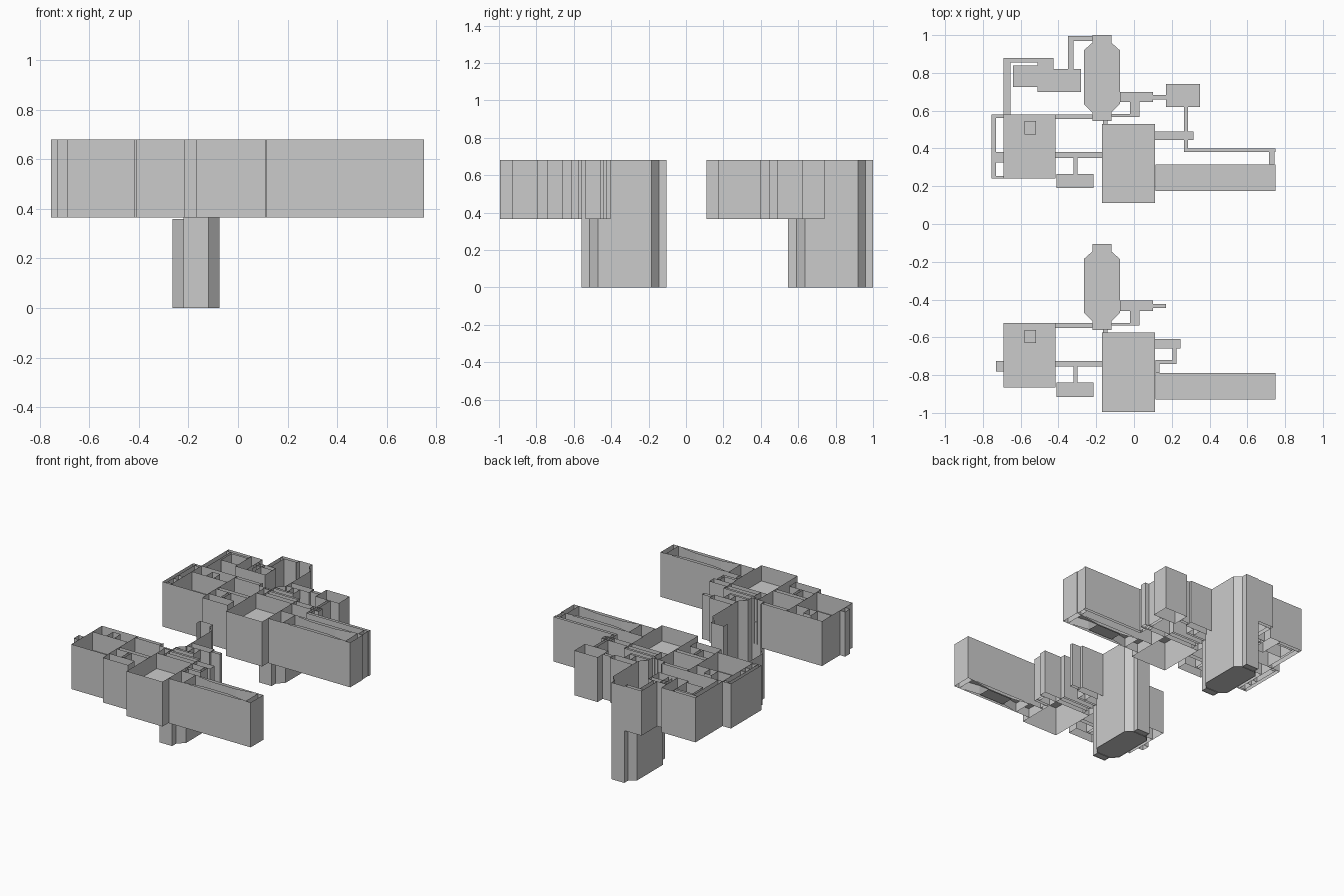
import bpy

if "Cube" in bpy.data.objects:
    bpy.data.objects.remove(bpy.data.objects["Cube"])

LOW, TOP = 0.365, 0.68      # underside and top of the upper storey walls
DY = -1.105                 # offset from the rear floor plan to the front one


def mesh(name, verts, faces):
    me = bpy.data.meshes.new(name)
    me.from_pydata(verts, [], faces)
    me.update()
    ob = bpy.data.objects.new(name, me)
    bpy.context.collection.objects.link(ob)
    return ob


def shell(name, pts, floor=0.52, z0=LOW, tops=None, skip=()):
    """Open-topped room: thin walls along an outline plus one floor."""
    verts, faces = [], []
    n = len(pts)
    for i in range(n):
        if i in skip:
            continue
        a, b = pts[i], pts[(i + 1) % n]
        t = tops[i] if tops else TOP
        k = len(verts)
        verts += [(*a, z0), (*b, z0), (*b, t), (*a, t)]
        faces.append((k, k + 1, k + 2, k + 3))
    k = len(verts)
    verts += [(x, y, floor) for x, y in pts]
    faces.append(tuple(range(k, k + n)))
    return mesh(name, verts, faces)


def room(name, x0, x1, y0, y1, dy=0, floor=0.52, skip=""):
    """Rectangular room; skip names the open sides (S, E, N, W)."""
    pts = [(x0, y0 + dy), (x1, y0 + dy), (x1, y1 + dy), (x0, y1 + dy)]
    return shell(name, pts, floor, skip=["SENW".index(c) for c in skip])


def wall(name, a, b, dy=0, z0=LOW, z1=TOP):
    (ax, ay), (bx, by) = a, b
    return mesh(name, [(ax, ay + dy, z0), (bx, by + dy, z0),
                       (bx, by + dy, z1), (ax, ay + dy, z1)], [(0, 1, 2, 3)])


for tag, dy in (("rear", 0), ("front", DY)):
    # main hall with partitions at its back
    room(tag + "_main_hall", -0.17, 0.11, 0.11, 0.53, dy, 0.57)
    wall(tag + "_hall_partition", (-0.17, 0.445), (0.11, 0.445), dy)
    wall(tag + "_hall_ledge", (-0.12, 0.483), (0.11, 0.483), dy)
    wall(tag + "_hall_back", (-0.12, 0.515), (0.11, 0.515), dy)
    wall(tag + "_hall_side", (-0.12, 0.445), (-0.12, 0.53), dy)

    # west room with small closet
    room(tag + "_west_room", -0.69, -0.415, 0.24, 0.58, dy, 0.55)
    wall(tag + "_west_partition", (-0.69, 0.473), (-0.415, 0.473), dy)
    room(tag + "_west_closet", -0.58, -0.52, 0.475, 0.545, dy, 0.6, "S")
    room(tag + "_west_stub", -0.73, -0.69, 0.325, 0.38, dy, skip="E")

    # small south room and connecting corridors
    room(tag + "_south_room", -0.41, -0.215, 0.19, 0.265, dy)
    room(tag + "_south_passage", -0.32, -0.30, 0.265, 0.35, dy, skip="SN")
    room(tag + "_middle_corridor", -0.415, -0.17, 0.35, 0.38, dy, skip="EW")
    room(tag + "_north_corridor", -0.415, -0.22, 0.555, 0.58, dy, skip="EW")
    room(tag + "_tower_link", -0.165, -0.14, 0.53, 0.55, dy, skip="SN")

    # deep shaft: chamfered plan with an alcove at each end, west side low
    pts = [(-0.22, 0.545), (-0.12, 0.545), (-0.12, 0.59), (-0.075, 0.635),
           (-0.075, 0.92), (-0.12, 0.96), (-0.12, 1.0), (-0.22, 1.0),
           (-0.22, 0.96), (-0.265, 0.92), (-0.265, 0.635), (-0.22, 0.59)]
    tops = [TOP] * 8 + [0.36, 0.36, 0.36, TOP]
    shell(tag + "_deep_shaft", [(x, y + dy) for x, y in pts], 0.004, 0, tops)
    for y in (0.595, 0.955):
        wall(tag + "_alcove_sill", (-0.22, y), (-0.12, y), dy, 0, 0.02)

    # long gallery narrowing in the middle
    room(tag + "_gallery", 0.115, 0.75, 0.175, 0.315, dy, 0.43)
    for x in (0.225, 0.71):
        wall(tag + "_gallery_end", (x, 0.175), (x, 0.315), dy)
    for s in (-1, 1):
        run = [(0.225, 0.245 + s * 0.068), (0.36, 0.245 + s * 0.045),
               (0.555, 0.245 + s * 0.045), (0.71, 0.245 + s * 0.068)]
        for a, b in zip(run, run[1:]):
            wall(tag + "_gallery_pinch", a, b, dy)
    mesh(tag + "_gallery_pit",
         [(x, 0.245 + s * 0.045 + dy, 0.362)
          for x, s in ((0.36, -1), (0.555, -1), (0.555, 1), (0.36, 1))],
         [(0, 1, 2, 3)])

    # east lobby beside the shaft
    room(tag + "_lobby", -0.075, 0.1, 0.645, 0.7, dy)
    room(tag + "_lobby_passage", -0.02, 0.03, 0.58, 0.645, dy, skip="NS")
    room(tag + "_lobby_corridor", -0.12, 0.03, 0.567, 0.582, dy, skip="W")
    room(tag + "_lobby_exit", 0.1, 0.17, 0.66, 0.682, dy, skip="W")

# rear plan only: east loop
room("rear_side_room", 0.11, 0.315, 0.445, 0.49)
for x in (0.245, 0.295):
    wall("rear_side_divider", (x, 0.445), (x, 0.49))
room("rear_east_room", 0.17, 0.35, 0.62, 0.74)
room("rear_east_passage", 0.265, 0.285, 0.40, 0.62, skip="SN")
room("rear_east_corridor", 0.265, 0.75, 0.38, 0.40)
room("rear_east_return", 0.715, 0.745, 0.315, 0.38, skip="SN")

# rear plan only: north-west cluster
room("rear_tall_chamber", -0.51, -0.425, 0.70, 0.88)
room("rear_west_chamber", -0.64, -0.51, 0.725, 0.84)
room("rear_inner_chamber", -0.425, -0.28, 0.70, 0.82)
wall("rear_chamber_divider", (-0.425, 0.785), (-0.28, 0.785))
for x in (-0.40, -0.37):
    wall("rear_chamber_post", (x, 0.725), (x, 0.82))
room("rear_shaft_passage", -0.35, -0.32, 0.82, 0.97, skip="SN")
room("rear_shaft_corridor", -0.35, -0.22, 0.97, 0.995, skip="E")
room("rear_top_corridor", -0.69, -0.51, 0.855, 0.88, skip="E")
room("rear_down_corridor", -0.69, -0.655, 0.58, 0.855, skip="SN")

# rear plan only: outer west loop
room("rear_loop", -0.755, -0.73, 0.24, 0.58)
room("rear_loop_north", -0.73, -0.69, 0.56, 0.58, skip="EW")
room("rear_loop_south", -0.73, -0.69, 0.24, 0.255, skip="EW")

# front plan only: short east link into the gallery
room("front_side_room", 0.11, 0.245, -0.66, -0.61)
room("front_side_passage", 0.205, 0.225, -0.72, -0.66, skip="SN")
room("front_side_corridor", 0.115, 0.225, -0.74, -0.72)
room("front_gallery_link", 0.115, 0.135, -0.79, -0.74, skip="SN")
